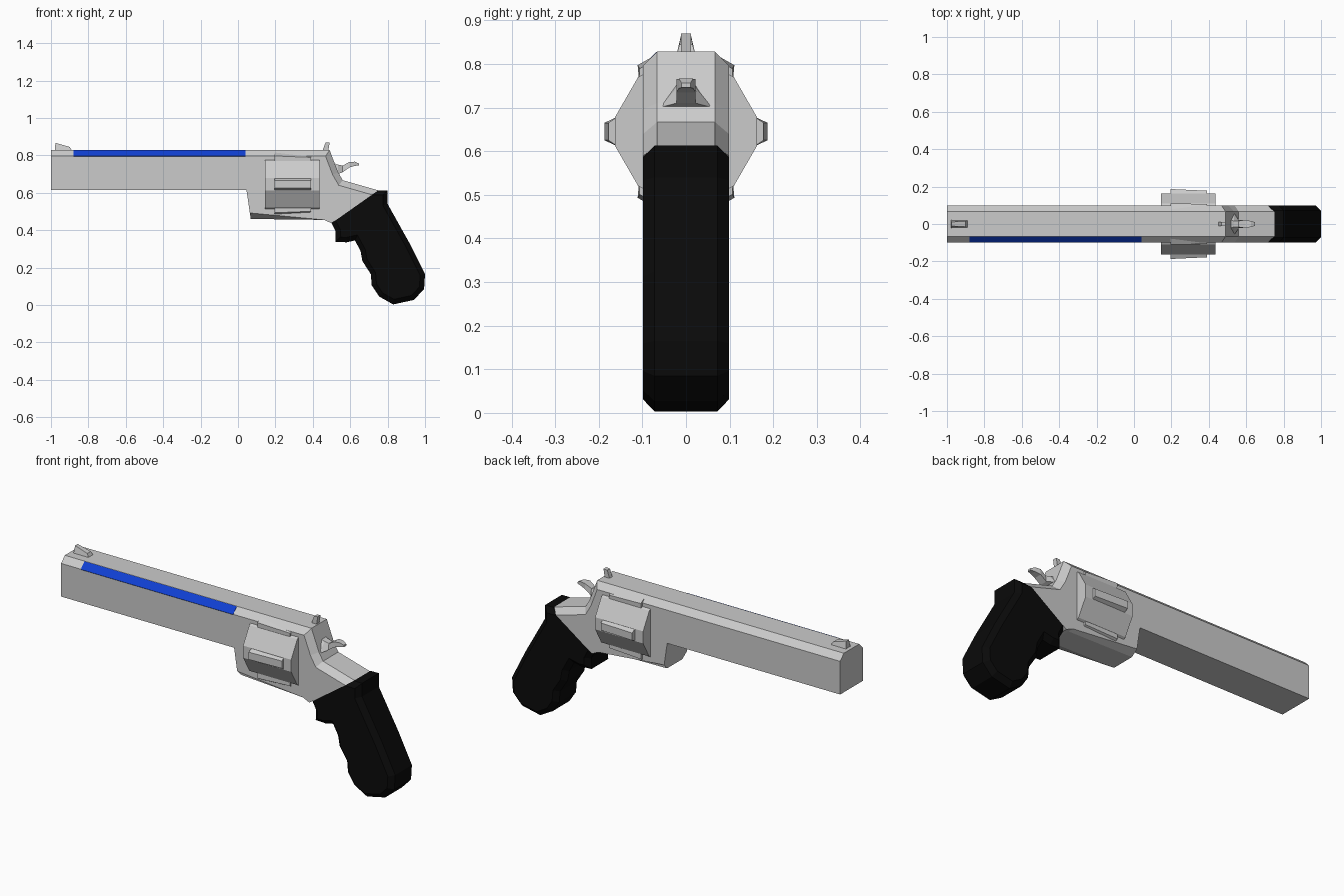
import bpy, bmesh
from math import pi, sin, cos, radians

if "Cube" in bpy.data.objects:
    bpy.data.objects.remove(bpy.data.objects["Cube"])


def material(name, color):
    m = bpy.data.materials.new(name)
    m.diffuse_color = color
    m.use_nodes = True
    m.node_tree.nodes["Principled BSDF"].inputs["Base Color"].default_value = m.diffuse_color
    return m


BLACK = material("black_rubber", (0.003, 0.003, 0.003, 1))
BLUE = material("blue_paint", (0.005, 0.05, 0.65, 1))


def loft(name, rings, mat=None, bevel=()):
    """Skin a list of equal rings and cap the ends; bevel = [(rim segments, offset)]."""
    bm = bmesh.new()
    vs = [[bm.verts.new(p) for p in r] for r in rings]
    n = len(rings[0])
    for a, b in zip(vs, vs[1:]):
        for i in range(n):
            j = (i + 1) % n
            bm.faces.new((a[i], a[j], b[j], b[i]))
    bm.faces.new(vs[0])
    bm.faces.new(vs[-1])
    bmesh.ops.recalc_face_normals(bm, faces=bm.faces)
    if bevel:
        segments, offset = bevel
        edges = [bm.edges.get((r[i], r[(i + 1) % n])) for r in (vs[0], vs[-1]) for i in segments]
        bmesh.ops.bevel(bm, geom=edges, offset=offset, segments=1,
                        affect='EDGES', clamp_overlap=False)
    me = bpy.data.meshes.new(name)
    bm.to_mesh(me)
    bm.free()
    ob = bpy.data.objects.new(name, me)
    bpy.context.collection.objects.link(ob)
    if mat:
        me.materials.append(mat)
    return ob


def side_profile(name, pts, w, mat=None, bevel=()):
    """Extrude an x-z profile to half width w on both sides."""
    return loft(name, [[(x, y, z) for x, z in pts] for y in (-w, w)], mat, bevel)


# Barrel and frame, chamfered along the top, the back and the belly
body = [(-1, .615), (.045, .615), (.052, .57), (.068, .46), (.46, .455), (.50, .437),
        (.75, .613), (.56, .667), (.535, .71), (.49, .828), (-1, .828)]
side_profile("barrel_and_frame", body, .098, bevel=([3, 6, 7, 8, 9], .032))

# Grip with finger grooves and chamfered outline
grip = [(.50, .437), (.75, .613), (.80, .613), (.80, .54), (.92, .325), (1.0, .165),
        (.995, .085), (.94, .027), (.83, .003), (.755, .045), (.715, .105), (.71, .165),
        (.665, .235), (.655, .29), (.625, .345), (.58, .335), (.52, .338), (.522, .395)]
side_profile("grip", grip, .098, BLACK, (range(1, len(grip)), .026))

# Blue strip on the left-hand chamfer
e = .002
strip = [(-.098 - e, .796), (-.066 - e, .828), (-.066, .826), (-.098, .794)]
loft("blue_strip", [[(x, y, z) for y, z in strip] for x in (-.88, .04)], BLUE)

# Cylinder: truncated hexagon with a raised panel on each short side
CZ = .645
angles = [radians(60 * k + s * 11.5) for k in range(6) for s in (-1, 1)]
loft("cylinder", [[(x, .166 * cos(a), CZ + .166 * sin(a)) for a in angles] for x in (.145, .435)])
for k in range(6):
    a = k * pi / 3

    def turn(x, r, t):
        return (x, r * cos(a) - t * sin(a), CZ + r * sin(a) + t * cos(a))

    loft(f"cylinder_panel_{k + 1}",
         [[turn(x, .155, -.035), turn(x, top, -.02), turn(x, top, .02), turn(x, .155, .035)]
          for x, top in ((.195, .187), (.39, .178))])

# Front sight, tapering upwards
sight = [(-.98, .82, .022), (-.976, .867, .011), (-.90, .845, .015), (-.885, .82, .022)]
loft("front_sight", [[(x, s * w, z) for x, z, w in sight] for s in (-1, 1)])

# Rear sight
side_profile("rear_sight", [(.45, .82), (.468, .868), (.49, .87), (.482, .82)], .012)

# Hammer: wide base narrowing to a curved spur (x, low z, high z, low half width, high half width)
stations = [(.50, .70, .762, .066, .02), (.535, .70, .75, .06, .017), (.56, .71, .745, .022, .016),
            (.595, .735, .765, .022, .022), (.625, .744, .766, .016, .016), (.647, .746, .756, .01, .01)]
loft("hammer", [[(x, -wl, lo), (x, wl, lo), (x, wh, hi), (x, -wh, hi)]
                for x, lo, hi, wl, wh in stations])
